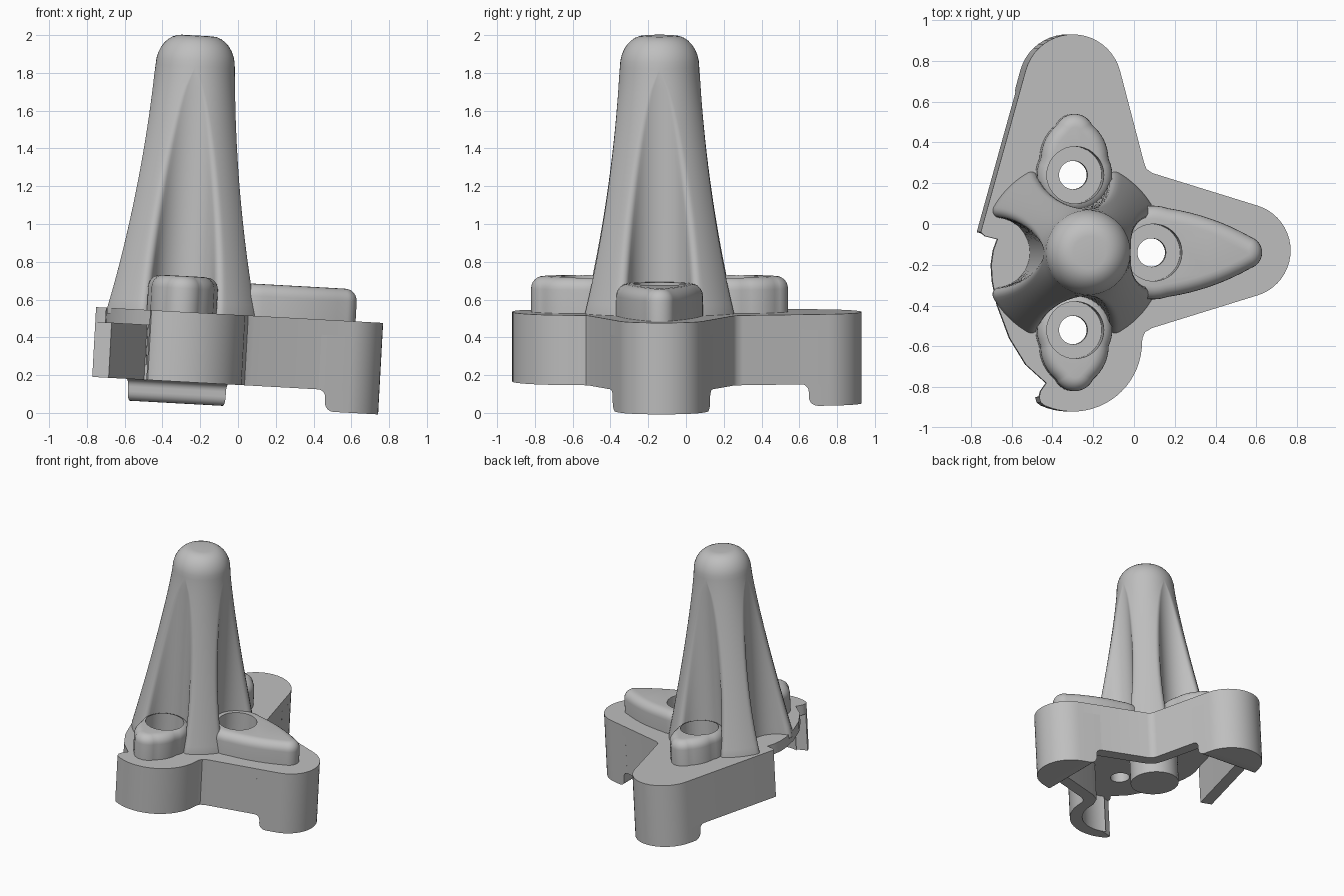
import bpy, bmesh
from math import sin, cos, pi, atan, atan2, acos, hypot, sqrt, radians
from mathutils import Matrix, Vector

if "Cube" in bpy.data.objects:
    bpy.data.objects.remove(bpy.data.objects["Cube"])

grey = bpy.data.materials.new("plain_grey")
grey.use_nodes = True
grey.diffuse_color = (0.52, 0.52, 0.52, 1)
grey.node_tree.nodes["Principled BSDF"].inputs["Base Color"].default_value = grey.diffuse_color

# Everything is built around the tower axis, plate top at zero, then leaned slightly
AXIS = Vector((-0.298, -0.14))
POSE = Matrix.Translation((AXIS.x, AXIS.y, 0.535)) @ Matrix.Rotation(atan(0.055), 4, 'Y')


def loft(name, rings):
    """Closed solid through rings given as (list of xy, z)."""
    bm = bmesh.new()
    loops = [[bm.verts.new((p[0], p[1], z)) for p in pts] for pts, z in rings]
    n = len(loops[0])
    for a, b in zip(loops, loops[1:]):
        for i in range(n):
            j = (i + 1) % n
            bm.faces.new((a[i], a[j], b[j], b[i]))
    bm.faces.new(loops[0][::-1])
    bm.faces.new(loops[-1])
    bmesh.ops.remove_doubles(bm, verts=bm.verts, dist=0.0001)
    bmesh.ops.recalc_face_normals(bm, faces=bm.faces)
    mesh = bpy.data.meshes.new(name)
    bm.to_mesh(mesh)
    bm.free()
    mesh.materials.append(grey)
    obj = bpy.data.objects.new(name, mesh)
    bpy.context.collection.objects.link(obj)
    obj.matrix_world = POSE
    return obj


def arc(cx, cy, r, a0, a1, n=20):
    return [(cx + r * cos(radians(a0 + (a1 - a0) * i / n)),
             cy + r * sin(radians(a0 + (a1 - a0) * i / n))) for i in range(n + 1)]


def prism(name, pts, top, bottom):
    return loft(name, [(pts, bottom), (pts, top)])


def cut(obj, cutter):
    """Apply a difference boolean and drop the cutter."""
    bpy.context.view_layer.objects.active = obj
    m = obj.modifiers.new("cut", 'BOOLEAN')
    m.operation, m.solver, m.object = 'DIFFERENCE', 'EXACT', cutter
    bpy.ops.object.modifier_apply(modifier=m.name)
    bpy.data.objects.remove(cutter)


def local(pts):
    return [Vector(p) - AXIS for p in pts]


def strip(path, t):
    """Wall footprint of thickness t on the right hand of an open path."""
    dirs = [(b - a).normalized() for a, b in zip(path, path[1:])]
    normals = [Vector((d.y, -d.x)) for d in dirs]
    inner = []
    for i, p in enumerate(path):
        a, b = normals[max(i - 1, 0)], normals[min(i, len(normals) - 1)]
        inner.append(p + (a + b) * t / (1 + a.dot(b)))
    return path + inner[::-1]


# Outline of the three lobes, clockwise from the left wall end to the hook tip
back_lobe = arc(-0.3, 0.69, 0.24, 164, 15)
right_lobe = arc(0.54, -0.13, 0.23, 73, -73)
front_lobe = arc(-0.3, -0.58, 0.34, 0, -114)
outline = local([(-0.752, -0.04)] + back_lobe
                + [(0.05, 0.3), (0.062, 0.27), (0.09, 0.25)] + right_lobe
                + [(0.09, -0.51), (0.055, -0.53), (0.042, -0.56)] + front_lobe
                + [(-0.458, -0.875), (-0.465, -0.85)])
# Open side of the plate, a broad curve from the hook back to the wall end
open_edge = local([(-0.458, -0.82), (-0.43, -0.78), (-0.53, -0.69), (-0.61, -0.56),
                   (-0.67, -0.4), (-0.695, -0.28), (-0.7, -0.2), (-0.69, -0.13),
                   (-0.67, -0.075), (-0.73, -0.06)])

WALL, PLATE, SKIRT, FOOT = 0.09, -0.08, -0.37, -0.485
plate = prism("base_plate", outline + open_edge, 0, PLATE)
skirt = prism("skirt_wall", strip(outline, WALL), PLATE, SKIRT)


def foot(name, lobe, start, end, fillet=0.04, edge=0.05):
    """Solid lobe end with a filleted step and a rounded inner bottom edge."""
    body = local(lobe)
    p, q = local([start, end])
    dp, dq = (body[0] - p).normalized(), (body[-1] - q).normalized()

    def section(s):
        return [p + dp * s] + body + [q + dq * s]
    levels = [(section(-fillet), PLATE)]
    for i in range(6):
        a = pi / 2 * i / 5
        levels.append((section(-fillet * (1 - sin(a))), SKIRT - fillet * (1 - cos(a))))
    for i in range(6):
        a = pi / 2 * i / 5
        levels.append((section(edge * (1 - cos(a))), FOOT + edge * (1 - sin(a))))
    loft(name, levels)


foot("back_foot", back_lobe, (-0.56, 0.65), (-0.041, 0.65))
foot("right_foot", right_lobe, (0.485, 0.128), (0.485, -0.388))

# Central peg under the plate
prism("under_peg", arc(0, 0, 0.175, 0, 354, 59), PLATE, -0.29)


def fluted(R, d=0.385, r=0.172, f=0.035):
    """Tower cross-section: circle with four round flutes and rounded rib corners."""
    f = min(f, R * 0.5)
    x = ((R - f) ** 2 + d * d - (r + f) ** 2) / (2 * d)
    x = min(x, R - f)
    y = sqrt(max(0, (R - f) ** 2 - x * x))
    rr = hypot(x - d, y) - f
    a_flute, a_in, a_out = atan2(y, x - d), atan2(-y, d - x), atan2(y, x)
    if y == 0:
        a_flute, a_in = pi, 0
    half = [(d + rr * cos(pi + (a_flute - pi) * i / 8), rr * sin(pi + (a_flute - pi) * i / 8))
            for i in range(9)]
    half += [(x + f * cos(a_in + (a_out - a_in) * i / 5), y + f * sin(a_in + (a_out - a_in) * i / 5))
             for i in range(1, 6)]
    half += [(R * cos(a_out + (pi / 4 - a_out) * i / 6), R * sin(a_out + (pi / 4 - a_out) * i / 6))
             for i in range(1, 7)]
    quarter = half + [(q, p) for p, q in half[-2:0:-1]]
    ring = []
    for c, s in ((1, 0), (0, 1), (-1, 0), (0, -1)):
        ring += [(c * p - s * q, s * p + c * q) for p, q in quarter]
    return ring


# Tower: tapering fluted shaft with a domed tip
rings = [(fluted(0.45), -0.03)]
rings += [(fluted(0.21 + 0.24 * (1 - i / 24) ** 1.2), 1.3 * i / 24) for i in range(25)]
for i in range(1, 9):
    a = pi / 2 * i / 8
    rings.append((fluted(0.08 + 0.13 * cos(a)), 1.3 + 0.165 * sin(a)))
loft("fluted_tower", rings)


def teardrop(angle, d1, r1, d2, r2, bulge=0.02):
    """Large and small circle along one direction, joined by gently bulging sides."""
    a = acos((r1 - r2) / (d2 - d1))
    b = 2 * (pi - a)
    pts = [(d2 + r2 * cos(-a + 2 * a * i / 16), r2 * sin(-a + 2 * a * i / 16)) for i in range(17)]
    side = []
    for i in range(1, 8):
        t = i / 8
        r = r2 + (r1 - r2) * t + bulge * 4 * t * (1 - t)
        side.append((d2 + (d1 - d2) * t + r * cos(a), r * sin(a)))
    pts += side
    pts += [(d1 + r1 * cos(a + b * i / 24), r1 * sin(a + b * i / 24)) for i in range(25)]
    pts += [(p, -q) for p, q in side[::-1]]
    c, s = cos(angle), sin(angle)
    return [(c * p - s * q, s * p + c * q) for p, q in pts]


# Screw bosses with a counterbore and a through hole in the plate
ROUND = 0.065
for name, angle, reach, r1, d2, r2, top in (
        ("right_boss", 0, 0.385, 0.23, 0.842, 0.08, 0.17),
        ("back_boss", pi / 2, 0.38, 0.185, 0.585, 0.095, 0.19),
        ("front_boss", -pi / 2, 0.38, 0.185, 0.58, 0.1, 0.19)):
    def section(inset):
        return teardrop(angle, reach, r1 - inset, d2, r2 - inset)
    levels = [(section(0), -0.03)]
    for i in range(7):
        a = pi / 2 * i / 6
        levels.append((section(ROUND * (1 - cos(a))), top - ROUND + ROUND * sin(a)))
    boss = loft(name, levels)
    hx, hy = reach * cos(angle), reach * sin(angle)
    cut(boss, prism("bore_cutter", arc(hx, hy, 0.14, 0, 350, 35), 0.5, -0.2))
    cut(plate, prism("hole_cutter", arc(hx, hy, 0.07, 0, 350, 35), 0.1, -0.2))

# Smooth curved surfaces, keep edges crisp
for obj in bpy.context.scene.objects:
    if obj.type == 'MESH':
        bpy.ops.object.select_all(action='DESELECT')
        obj.select_set(True)
        bpy.context.view_layer.objects.active = obj
        bpy.ops.object.shade_smooth_by_angle(angle=radians(35))
